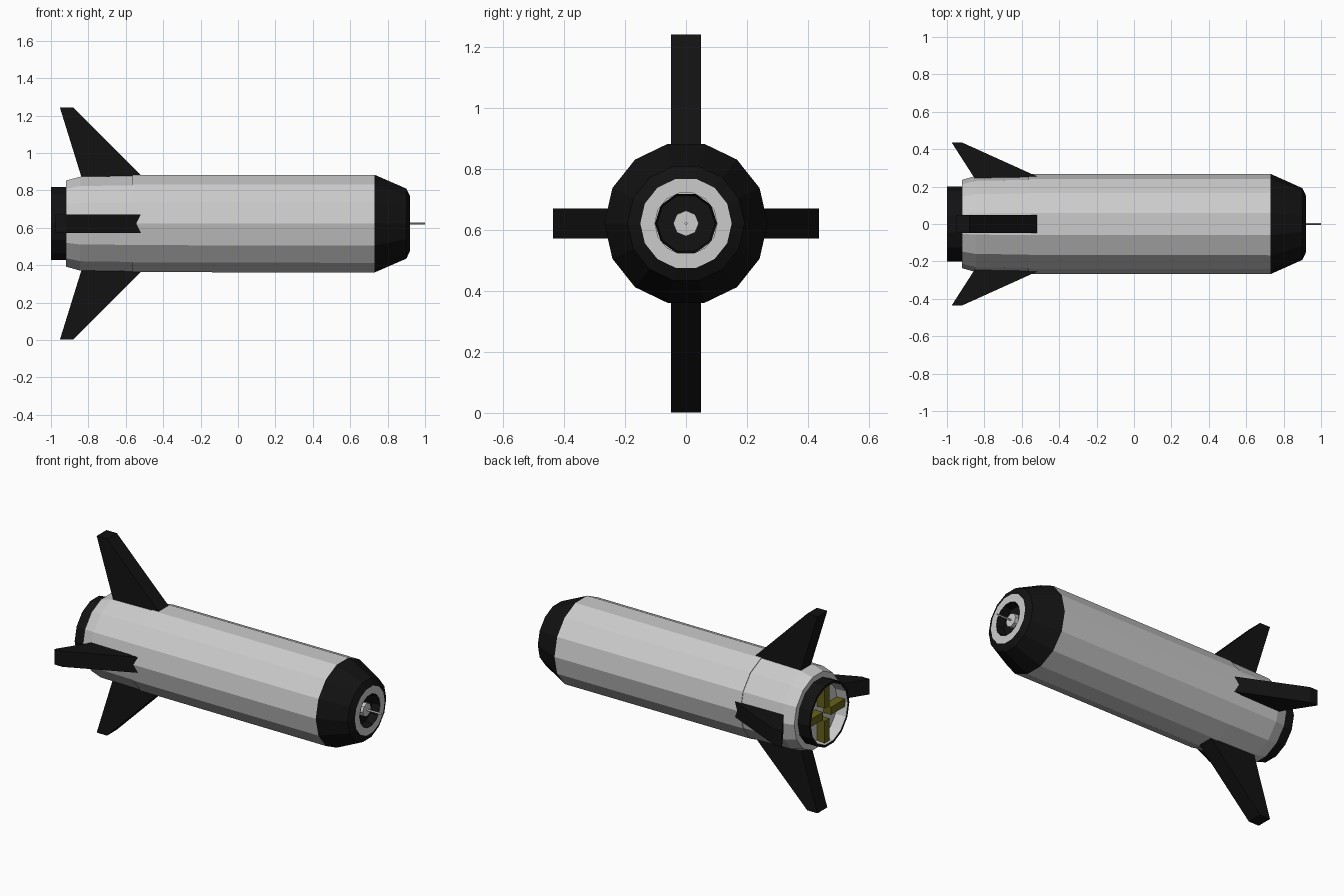
import bpy, bmesh
from math import sin, cos, pi

if "Cube" in bpy.data.objects:
    bpy.data.objects.remove(bpy.data.objects["Cube"])

CZ = 0.622          # height of the long axis
SIDES = 14


def material(name, rgb):
    m = bpy.data.materials.new(name)
    m.diffuse_color = (*rgb, 1)
    m.use_nodes = True
    m.node_tree.nodes["Principled BSDF"].inputs["Base Color"].default_value = m.diffuse_color
    return m


black = material("black", (0.006, 0.006, 0.006))
olive = material("olive", (0.13, 0.12, 0.01))
light = material("light_grey", (0.62, 0.62, 0.62))


def finish(bm, name, mat):
    me = bpy.data.meshes.new(name)
    bm.to_mesh(me)
    bm.free()
    ob = bpy.data.objects.new(name, me)
    bpy.context.collection.objects.link(ob)
    if mat:
        me.materials.append(mat)
    return ob


def lathe(name, profile, mat=None, sides=SIDES):
    """Spin (x, radius) points, listed tail to nose, about the long axis."""
    bm = bmesh.new()
    rings = [[bm.verts.new((x, r * cos(2 * pi * k / sides), CZ + r * sin(2 * pi * k / sides)))
              for k in range(sides)] for x, r in profile]
    for a, b in zip(rings, rings[1:]):
        for k in range(sides):
            n = (k + 1) % sides
            bm.faces.new((a[k], a[n], b[n], b[k]))
    bmesh.ops.remove_doubles(bm, verts=bm.verts, dist=1e-5)
    return finish(bm, name, mat)


def plate(name, outline, lo, hi, turn, mat):
    """Slab from an (x, radius) outline, turned a quarter turn at a time about the axis."""
    c, s = round(cos(turn * pi / 2)), round(sin(turn * pi / 2))
    bm = bmesh.new()
    sides = [[bm.verts.new((x, t * c - r * s, CZ + t * s + r * c)) for x, r in outline]
             for t in (lo, hi)]
    bm.faces.new(sides[0])
    bm.faces.new(sides[1])
    for i in range(len(outline)):
        j = (i + 1) % len(outline)
        bm.faces.new((sides[0][i], sides[0][j], sides[1][j], sides[1][i]))
    bmesh.ops.recalc_face_normals(bm, faces=bm.faces)
    return finish(bm, name, mat)


# Hull: main tube and slightly narrower tail section
lathe("main_body", [(-0.565, 0.258), (-0.565, 0.266), (0.73, 0.268)], light)
lathe("tail_section", [(-0.92, 0.19), (-0.92, 0.236), (-0.845, 0.257), (-0.56, 0.262)], light)

# Nose: black taper, pale front ring, dark recess with a hub and thin probe
lathe("nose_cone", [(0.73, 0.268), (0.90, 0.192), (0.92, 0.15)], black)
lathe("nose_ring", [(0.92, 0.15), (0.92, 0.102)], light)
lathe("nose_recess", [(0.92, 0.102), (0.87, 0.095), (0.87, 0.0)], black, 10)
lathe("nose_hub", [(0.87, 0.042), (0.90, 0.042), (0.90, 0.0)], light, 8)
lathe("probe", [(0.89, 0.006), (1.0, 0.006), (1.0, 0.0)], None, 4)

# Nozzle: black collar with a pale hollow inside
lathe("nozzle_collar", [(-1.0, 0.185), (-1.0, 0.2), (-0.92, 0.2)], black)
lathe("nozzle_inside", [(-0.93, 0.0), (-0.93, 0.18), (-1.0, 0.185)], light)

# Olive vanes in the nozzle
for i in range(4):
    plate(f"nozzle_vane_{i}", [(-0.985, 0.04), (-0.985, 0.18), (-0.93, 0.178), (-0.93, 0.04)],
          -0.024, 0.024, i, olive)

# Fins: tall pair up and down, short pair to the sides
tall = [(-0.47, 0.21), (-0.88, 0.62), (-0.952, 0.62), (-0.825, 0.21)]
short = [(-0.42, 0.21), (-0.92, 0.436), (-0.975, 0.436), (-0.83, 0.21)]
for i, label in enumerate(("top", "left", "bottom", "right")):
    plate(f"{label}_fin", short if i % 2 else tall, -0.049, 0.049, i, black)
